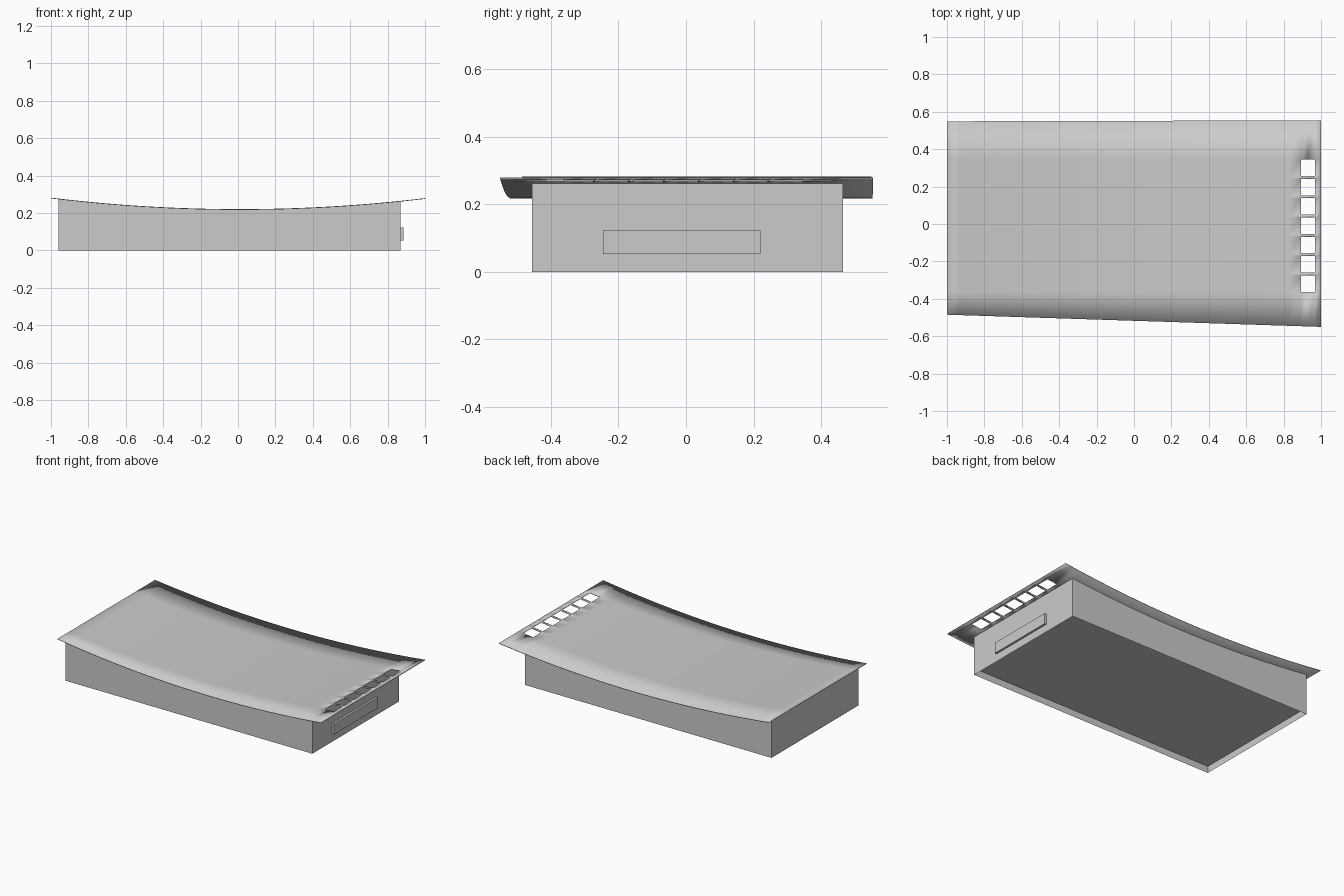
import bpy, bmesh

if "Cube" in bpy.data.objects:
    bpy.data.objects.remove(bpy.data.objects["Cube"])

grey = bpy.data.materials.new("light grey")
grey.diffuse_color = (0.6, 0.6, 0.6, 1)
grey.use_nodes = True
grey.node_tree.nodes["Principled BSDF"].inputs["Base Color"].default_value = grey.diffuse_color

THICK = 0.004
X0, X1, Y0, Y1 = -0.96, 0.87, -0.455, 0.465   # body footprint
HX0, HX1 = 0.893, 0.967                       # slot row across x


def sag(x):
    """Underside height of the dished top."""
    return 0.217 + 0.06 * (x - 0.01) ** 2


def front_y(x):
    return -0.5175 - 0.0325 * x


def back_y(x):
    return 0.5515 + 0.0025 * x


def finish(bm, name):
    bmesh.ops.recalc_face_normals(bm, faces=bm.faces)
    me = bpy.data.meshes.new(name)
    bm.to_mesh(me)
    bm.free()
    ob = bpy.data.objects.new(name, me)
    bpy.context.collection.objects.link(ob)
    me.materials.append(grey)
    return ob


def smooth(ob):
    bpy.ops.object.select_all(action='DESELECT')
    ob.select_set(True)
    bpy.context.view_layer.objects.active = ob
    bpy.ops.object.shade_smooth_by_angle(angle=0.5)


# Dished top sheet: a grid whose slot cells are left out
slots = []
for i in range(7):
    top = 0.345 - i * 0.1033
    slots.append((top - 0.088, top))
slots.reverse()
inner = [y for s in slots for y in s]
xs = [-1 + i * 1.893 / 30 for i in range(31)] + [0.93, HX1, 1.0]
bm = bmesh.new()
rows = [[bm.verts.new((x, y, sag(x))) for y in [front_y(x)] + inner + [back_y(x)]]
        for x in xs]
for i in range(len(xs) - 1):
    in_row = xs[i] > HX0 - 0.001 and xs[i + 1] < HX1 + 0.001
    for j in range(len(rows[0]) - 1):
        if in_row and j % 2 == 1:
            continue
        bm.faces.new((rows[i][j], rows[i + 1][j], rows[i + 1][j + 1], rows[i][j + 1]))
sheet = finish(bm, "top_sheet")
for f in sheet.data.polygons[:1]:
    flip = f.normal.z < 0
if flip:
    sheet.data.flip_normals()
solid = sheet.modifiers.new("thickness", 'SOLIDIFY')
solid.thickness = THICK
solid.offset = 1
smooth(sheet)

# Body walls follow the dish along their top edge
n = 30
bx = [X0 + i * (X1 - X0) / n for i in range(n + 1)]
ring = [(x, Y0) for x in bx] + [(x, Y1) for x in reversed(bx)]
bm = bmesh.new()
low = [bm.verts.new((x, y, 0)) for x, y in ring]
high = [bm.verts.new((x, y, sag(x))) for x, y in ring]
for i in range(len(ring)):
    k = (i + 1) % len(ring)
    bm.faces.new((low[i], low[k], high[k], high[i]))
finish(bm, "body_walls")

# Recessed bottom panel
bm = bmesh.new()
bm.faces.new([bm.verts.new(p) for p in
              ((X0, Y0, 0.045), (X0, Y1, 0.045), (X1, Y1, 0.045), (X1, Y0, 0.045))])
panel = finish(bm, "bottom_panel")
if panel.data.polygons[0].normal.z > 0:
    panel.data.flip_normals()

# Raised plate on the right end
bm = bmesh.new()
bmesh.ops.create_cube(bm, size=1)
for v in bm.verts:
    v.co.x = 0.868 if v.co.x < 0 else 0.884
    v.co.y = -0.245 if v.co.y < 0 else 0.22
    v.co.z = 0.052 if v.co.z < 0 else 0.123
finish(bm, "end_plate")
